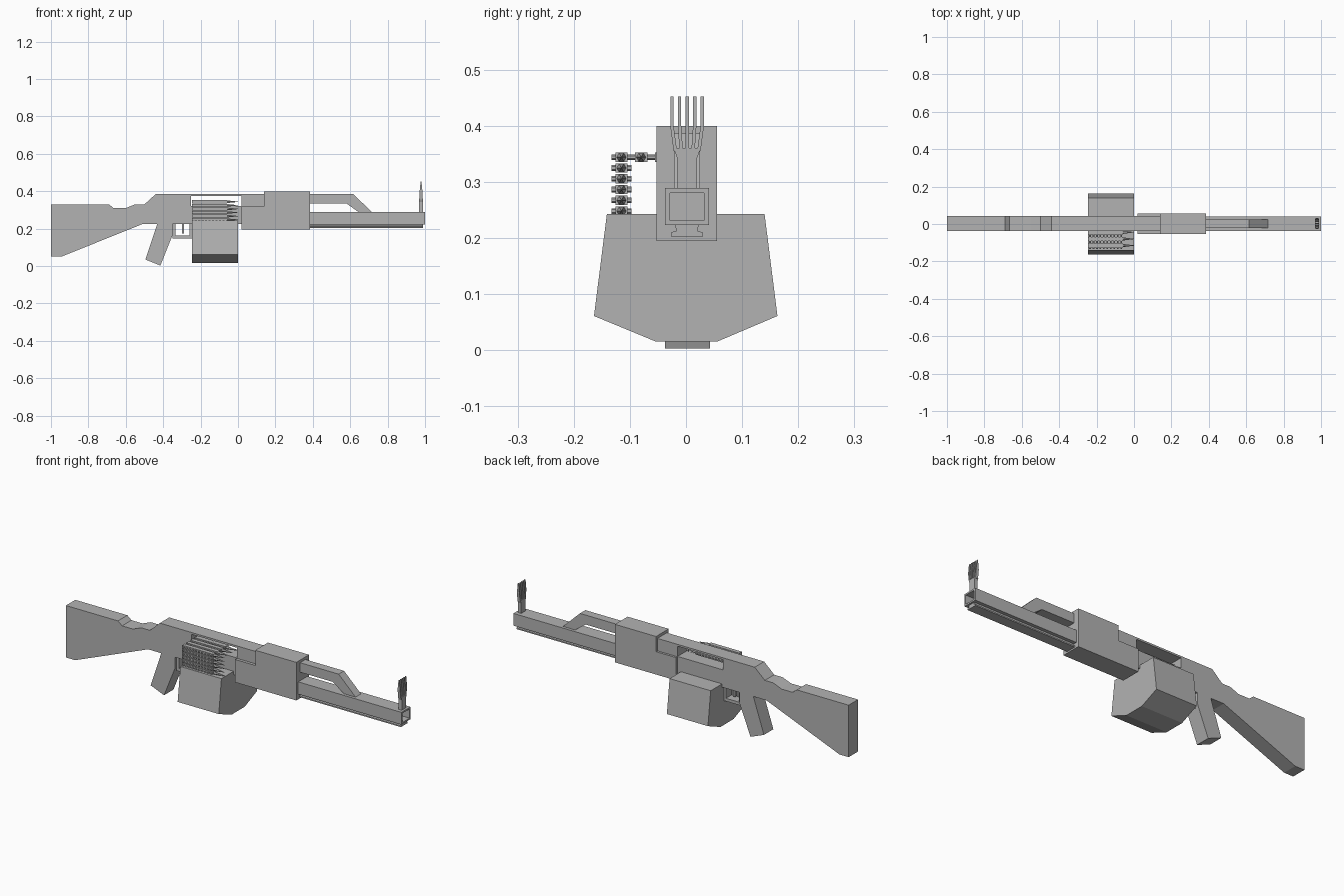
import bpy, bmesh
from math import pi
from mathutils import Matrix, Vector

old = bpy.data.objects.get("Cube")
if old:
    bpy.data.objects.remove(old, do_unlink=True)

grey = bpy.data.materials.new("plain grey")
grey.use_nodes = True
COLOUR = (0.45, 0.45, 0.45, 1)
grey.diffuse_color = COLOUR
grey.node_tree.nodes["Principled BSDF"].inputs["Base Color"].default_value = COLOUR

BACK, FRONT = 0.043, -0.037   # the two side planes of the body


def finish(name, bm):
    bmesh.ops.recalc_face_normals(bm, faces=bm.faces)
    mesh = bpy.data.meshes.new(name)
    bm.to_mesh(mesh)
    bm.free()
    mesh.materials.append(grey)
    obj = bpy.data.objects.new(name, mesh)
    bpy.context.collection.objects.link(obj)
    return obj


def add_prism(bm, pts, lo, hi, axis="y"):
    """Extrude an outline in (x, z) along y, or in (y, z) along x."""
    def place(p, d):
        return (p[0], d, p[1]) if axis == "y" else (d, p[0], p[1])
    face = bm.faces.new([bm.verts.new(place(p, lo)) for p in pts])
    ext = bmesh.ops.extrude_face_region(bm, geom=[face])["geom"]
    move = Vector(place((0, 0), hi - lo))
    bmesh.ops.translate(bm, vec=move, verts=[v for v in ext if isinstance(v, bmesh.types.BMVert)])


def prism(name, pts, lo=FRONT, hi=BACK, axis="y"):
    bm = bmesh.new()
    add_prism(bm, pts, lo, hi, axis)
    return finish(name, bm)


def rect(a, b, c, d):
    return [(a, c), (b, c), (b, d), (a, d)]


def add_rod(bm, centre, axis, length, r1, r2, sides=6):
    turn = Vector((0, 0, 1)).rotation_difference(Vector(axis)).to_matrix().to_4x4()
    bmesh.ops.create_cone(bm, cap_ends=True, segments=sides, radius1=r1, radius2=r2,
                          depth=length, matrix=Matrix.Translation(centre) @ turn)


# Stock and receiver, with the feed slot running right through
prism("stock_and_receiver", [
    (-1, 0.05), (-0.945, 0.05), (-0.51, 0.225), (0.02, 0.225), (0.02, 0.32),
    (-0.25, 0.32), (-0.25, 0.375), (0.02, 0.375), (0.02, 0.385), (-0.44, 0.385),
    (-0.5, 0.33), (-0.55, 0.33), (-0.6, 0.31), (-0.665, 0.31), (-0.69, 0.33), (-1, 0.33)])
prism("receiver_front", rect(0.02, 0.16, 0.225, 0.385))
prism("grip", [(-0.495, 0.035), (-0.415, 0.003), (-0.35, 0.165), (-0.35, 0.23), (-0.43, 0.23)])

# Trigger group
prism("trigger_guard", [
    (-0.35, 0.147), (-0.245, 0.147), (-0.245, 0.23), (-0.258, 0.23),
    (-0.258, 0.163), (-0.335, 0.163), (-0.335, 0.23), (-0.35, 0.23)], -0.022, 0.028)
prism("trigger", rect(-0.3, -0.288, 0.175, 0.23), -0.005, 0.011)

# Handguard block with its lower step
prism("handguard", [(0.02, 0.195), (0.385, 0.195), (0.385, 0.4), (0.14, 0.4),
                    (0.14, 0.318), (0.02, 0.318)], -0.053, 0.055)

# Square barrel, hollow at the muzzle
bm = bmesh.new()
add_prism(bm, rect(FRONT, 0.041, 0.223, 0.289), 0.38, 1, "x")
bm.normal_update()
muzzle = max(bm.faces, key=lambda f: f.calc_center_median().x)
bmesh.ops.inset_region(bm, faces=[muzzle], thickness=0.012)
hole = bmesh.ops.extrude_face_region(bm, geom=[muzzle])["geom"]
bmesh.ops.delete(bm, geom=[muzzle], context="FACES_ONLY")
bmesh.ops.translate(bm, vec=(-0.2, 0, 0),
                    verts=[v for v in hole if isinstance(v, bmesh.types.BMVert)])
finish("barrel", bm)

# Flared rail under the barrel
prism("lower_rail", [(-0.027, 0.203), (0.03, 0.203), (0.03, 0.21), (0.02, 0.213),
                     (0.023, 0.224), (-0.02, 0.224), (-0.017, 0.213), (-0.027, 0.21)],
      0.38, 0.99, "x")

# Bent tube above the barrel
prism("gas_tube", [(0.38, 0.335), (0.58, 0.335), (0.65, 0.285), (0.72, 0.285),
                   (0.615, 0.386), (0.38, 0.386)], -0.021, 0.025)

# Forked front sight: neck, flare and five splayed prongs
prism("sight_neck", [(-0.016, 0.285), (0.02, 0.285), (0.02, 0.343), (0.026, 0.36),
                     (-0.022, 0.36), (-0.016, 0.343)], 0.969, 0.988, "x")
bm = bmesh.new()
for i in range(-2, 3):
    low, high = 0.002 + i * 0.0105, 0.002 + i * 0.0135
    add_prism(bm, [(low - 0.003, 0.355), (low + 0.003, 0.355), (high + 0.003, 0.4),
                   (high + 0.003, 0.452), (high - 0.003, 0.452), (high - 0.003, 0.4)],
              0.971, 0.986, "x")
for v in bm.verts:
    if v.co.z > 0.44:
        v.co.x = 0.9785 + (v.co.x - 0.9785) * 0.3
finish("sight_prongs", bm)

# Ammunition box
prism("ammo_box", [(-0.141, 0.243), (0.14, 0.243), (0.163, 0.061), (0.057, 0.016),
                   (-0.055, 0.016), (-0.164, 0.061)], -0.245, 0, "x")

# Cartridge belt: rows rising from the box, then turning into the slot
rows = [(-0.115, 0.248 + i * 0.0192) for i in range(6)]
rows += [(-0.08 + i * 0.036, 0.344) for i in range(3)]
bm = bmesh.new()
for y, z in rows:
    add_prism(bm, rect(y - 0.011, y + 0.011, z - 0.0082, z + 0.0082), -0.245, -0.06, "x")
    add_rod(bm, (-0.03, y, z), (1, 0, 0), 0.06, 0.0085, 0.001)
    for k in range(10):
        add_rod(bm, (-0.235 + k * 0.0185, y, z), (0, 1, 0), 0.036, 0.005, 0.005)
finish("cartridge_belt", bm)
